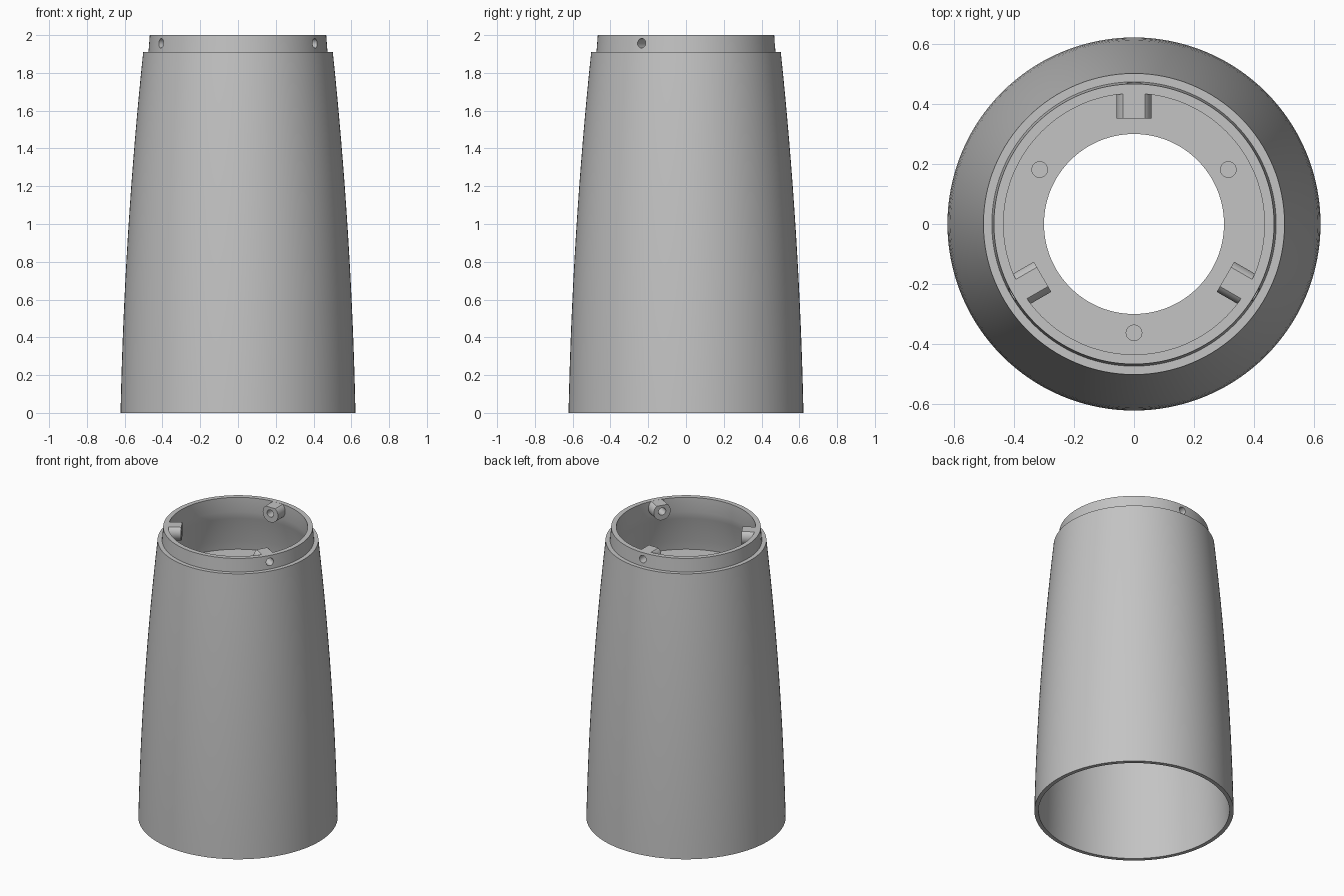
import bpy
import bmesh
from math import cos, sin, pi, radians
from mathutils import Matrix

SEGMENTS = 128
scene = bpy.context.scene
if "Cube" in bpy.data.objects:
    bpy.data.objects.remove(bpy.data.objects["Cube"], do_unlink=True)

grey = bpy.data.materials.new("plain grey")
grey.use_nodes = True
grey.diffuse_color = (0.55, 0.55, 0.55, 1)
grey.node_tree.nodes["Principled BSDF"].inputs["Base Color"].default_value = (0.55, 0.55, 0.55, 1)


def make_object(name, bm):
    bmesh.ops.recalc_face_normals(bm, faces=bm.faces)
    mesh = bpy.data.meshes.new(name)
    bm.to_mesh(mesh)
    bm.free()
    mesh.materials.append(grey)
    obj = bpy.data.objects.new(name, mesh)
    scene.collection.objects.link(obj)
    return obj


def lathe(name, profile):
    """Turn a closed (radius, height) loop around the z axis."""
    bm = bmesh.new()
    rings = []
    for i in range(SEGMENTS):
        a = 2 * pi * i / SEGMENTS
        rings.append([bm.verts.new((r * cos(a), r * sin(a), z)) for r, z in profile])
    n = len(profile)
    for i, ring in enumerate(rings):
        after = rings[(i + 1) % SEGMENTS]
        for j in range(n):
            k = (j + 1) % n
            bm.faces.new((ring[j], after[j], after[k], ring[k]))
    return make_object(name, bm)


def rod(name, radius, matrix, length, flat_top=None):
    """Cylinder along its local z, optionally cut level at a height."""
    bm = bmesh.new()
    bmesh.ops.create_cone(bm, cap_ends=True, segments=48, radius1=radius,
                          radius2=radius, depth=length, matrix=matrix)
    if flat_top:
        cut = bmesh.ops.bisect_plane(bm, geom=bm.verts[:] + bm.edges[:] + bm.faces[:],
                                     plane_co=(0, 0, flat_top), plane_no=(0, 0, 1),
                                     clear_outer=True)
        edges = [e for e in cut["geom_cut"] if isinstance(e, bmesh.types.BMEdge)]
        bmesh.ops.holes_fill(bm, edges=edges)
    return make_object(name, bm)


def radial(angle, distance, z):
    """Placement of a rod that points outward from the axis."""
    return (Matrix.Rotation(angle, 4, "Z") @ Matrix.Translation((distance, 0, z))
            @ Matrix.Rotation(pi / 2, 4, "Y"))


def select_only(obj):
    bpy.ops.object.select_all(action="DESELECT")
    obj.select_set(True)
    bpy.context.view_layer.objects.active = obj


def drill(obj, cutter):
    mod = obj.modifiers.new("drill", "BOOLEAN")
    mod.operation = "DIFFERENCE"
    mod.solver = "EXACT"
    mod.object = cutter
    select_only(obj)
    bpy.ops.object.modifier_apply(modifier=mod.name)


def outer_radius(z):
    return 0.622 - 0.0212 * z - 0.0218 * z * z


# Tapered shell with a stepped collar at the top
SHOULDER = 1.91
heights = [SHOULDER * i / 16 for i in range(17)]
outside = [(outer_radius(z), z) for z in heights]
collar = [(0.474, SHOULDER), (0.467, 2.0), (0.435, 2.0), (0.435, 1.9), (0.446, 1.85)]
inside = [(outer_radius(z) - 0.026, z) for z in reversed(heights) if z < 1.76]
shell = lathe("tapered_shell", outside + collar + inside)

# Inner mounting ring
ring = lathe("mounting_ring", [(0.30, 1.56), (0.30, 1.61), (0.515, 1.61), (0.515, 1.56)])
parts = [shell, ring]
cutters = []

# Radial screw bosses, flush with the rim, and their holes
for i, name in enumerate(("back", "right", "left")):
    angle = radians(90 + 120 * i)
    boss = rod(name + "_screw_boss", 0.058, radial(angle, 0.401, 1.955), 0.098, 1.9995)
    hole = rod(name + "_screw_cutter", 0.025, radial(angle, 0.42, 1.957), 0.24)
    drill(boss, hole)
    drill(shell, hole)
    parts.append(boss)
    cutters.append(hole)

# Blind holes in the mounting ring
for i in range(3):
    angle = radians(30 + 120 * i)
    place = Matrix.Translation((0.363 * cos(angle), 0.363 * sin(angle), 1.61))
    hole = rod("ring_hole_cutter", 0.026, place, 0.06)
    drill(ring, hole)
    cutters.append(hole)

for cutter in cutters:
    bpy.data.objects.remove(cutter, do_unlink=True)

for part in parts:
    select_only(part)
    bpy.ops.object.shade_smooth_by_angle(angle=radians(30))
